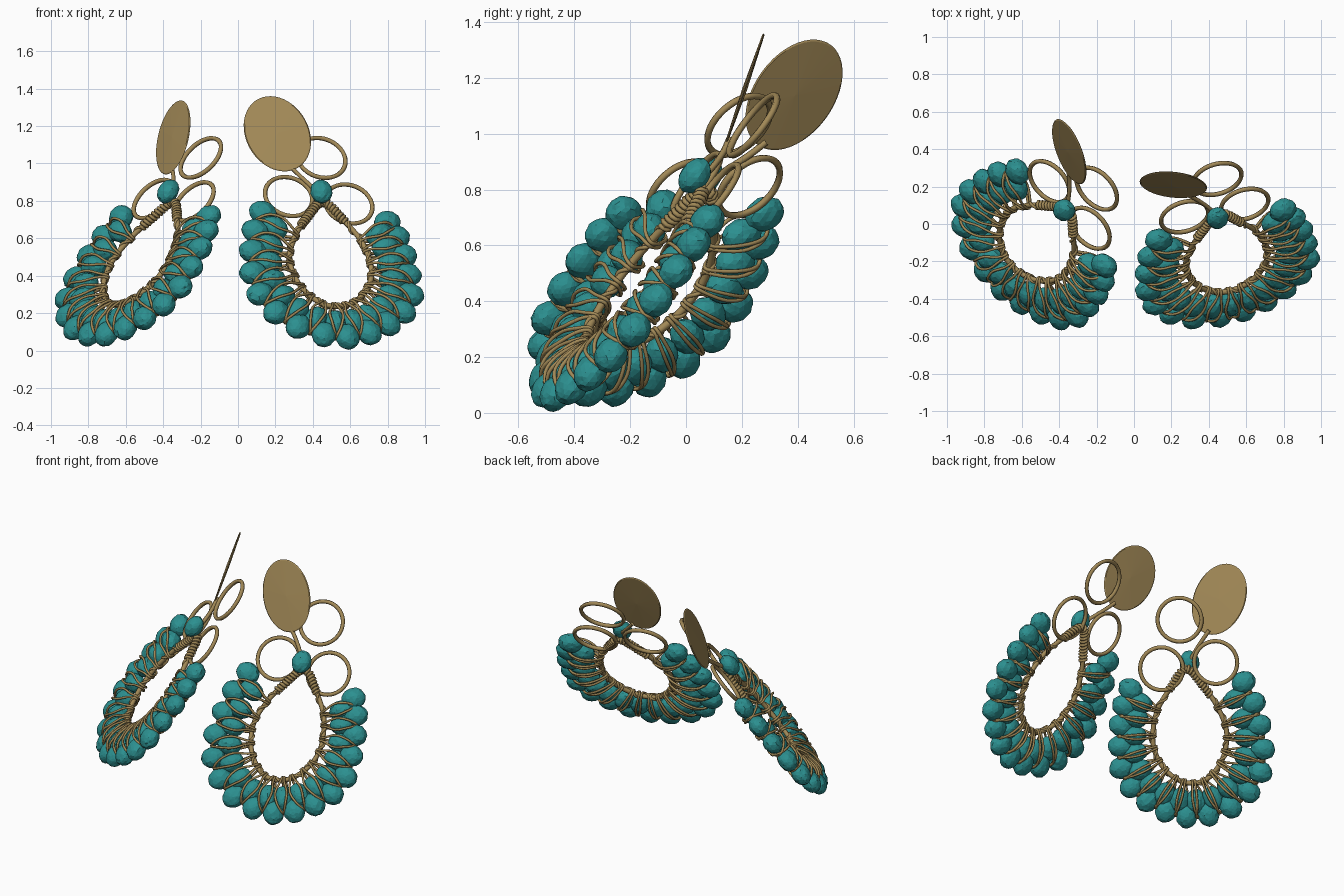
import bpy, bmesh, random
from math import sin, cos, pi
from mathutils import Vector, Matrix

if "Cube" in bpy.data.objects:
    bpy.data.objects.remove(bpy.data.objects["Cube"])

random.seed(4)


def material(name, rgb):
    m = bpy.data.materials.new(name)
    m.diffuse_color = (*rgb, 1)
    m.use_nodes = True
    m.node_tree.nodes["Principled BSDF"].inputs["Base Color"].default_value = m.diffuse_color
    return m


TEAL = material("teal_stone", (0.025, 0.28, 0.28))
BRONZE = material("bronze_wire", (0.36, 0.25, 0.095))
SV = 1.05  # vertical stretch of the drop

# Local earring plane: x across, y up, z towards the viewer
outer = [Vector((x, y * SV, 0)) for x, y in [
    (-.315, -.145), (-.36, -.27), (-.377, -.40), (-.38, -.54), (-.345, -.67), (-.26, -.775),
    (-.14, -.85), (0, -.88), (.13, -.875), (.25, -.83), (.355, -.76), (.44, -.67),
    (.485, -.555), (.475, -.43), (.455, -.31), (.42, -.20), (.37, -.11)]]
drop = [Vector((x, y * SV, 0)) for x, y in [
    (.02, -.03), (-.07, -.14), (-.14, -.27), (-.175, -.42), (-.13, -.57), (-.03, -.67),
    (.07, -.69), (.17, -.65), (.25, -.55), (.275, -.42), (.23, -.26), (.13, -.13)]]


def smooth(pts, steps, closed=True):
    """Catmull-Rom samples through points."""
    n, out = len(pts), []
    get = lambda i: pts[i % n] if closed else pts[max(0, min(n - 1, i))]
    for i in range(n if closed else n - 1):
        a, b, c, d = (get(i + k) for k in (-1, 0, 1, 2))
        for s in range(steps):
            t = s / steps
            out.append(.5 * (2 * b + (c - a) * t + (2 * a - 5 * b + 4 * c - d) * t * t
                             + (3 * b - a - 3 * c + d) * t ** 3))
    return out if closed else out + [pts[-1]]


def wires(name, paths, radius, frame, closed=True):
    cu = bpy.data.curves.new(name, 'CURVE')
    cu.dimensions = '3D'
    cu.bevel_depth = radius
    cu.bevel_resolution = 1
    cu.use_fill_caps = True
    for p in paths:
        s = cu.splines.new('POLY')
        s.points.add(len(p) - 1)
        for q, v in zip(s.points, p):
            q.co = (*v, 1)
        s.use_cyclic_u = closed
    cu.materials.append(BRONZE)
    ob = bpy.data.objects.new(name, cu)
    bpy.context.collection.objects.link(ob)
    ob.matrix_world = frame
    bpy.ops.object.select_all(action='DESELECT')
    ob.select_set(True)
    bpy.context.view_layer.objects.active = ob
    bpy.ops.object.convert(target='MESH')
    bpy.ops.object.shade_smooth()


def finish(bm, name, mat, frame):
    me = bpy.data.meshes.new(name)
    bm.to_mesh(me)
    bm.free()
    me.materials.append(mat)
    ob = bpy.data.objects.new(name, me)
    bpy.context.collection.objects.link(ob)
    ob.matrix_world = frame
    return ob


def beads(name, items, frame):
    """Faceted stones: (centre, long axis, half sizes)."""
    bm = bmesh.new()
    for c, d, size in items:
        d = d.normalized()
        side = Vector((-d.y, d.x, 0))
        rot = Matrix((d, side, (0, 0, 1))).transposed()
        for v in bmesh.ops.create_icosphere(bm, subdivisions=3, radius=1)['verts']:
            p = v.co * random.uniform(.95, 1.03)
            v.co = c + rot @ Vector([p[k] * size[k] for k in range(3)])
    finish(bm, name, TEAL, frame)


frame_path = smooth(drop, 10)
nearest = lambda p: min(frame_path, key=lambda q: (q - p).length)


def coil(path, radius, per_unit):
    """Helix wound around an open path."""
    out, turn = [], 0
    for a, b in zip(path, path[1:]):
        t = (b - a).normalized()
        side = Vector((-t.y, t.x, 0))
        k = max(2, int((b - a).length * per_unit * 8))
        for i in range(k):
            ang = 2 * pi * (turn + (b - a).length * per_unit * i / k)
            out.append(a.lerp(b, i / k) + radius * (side * cos(ang) + Vector((0, 0, sin(ang)))))
        turn += (b - a).length * per_unit
    return out


def circle(c, r):
    return [Vector(c) + r * Vector((cos(2 * pi * i / 40), sin(2 * pi * i / 40), 0))
            for i in range(40)]


def earring(side, u, v, origin):
    u = Vector(u).normalized()
    v = Vector(v)
    v = (v - u * v.dot(u)).normalized()
    fr = Matrix((u, v, u.cross(v))).transposed().to_4x4()
    fr.translation = origin

    # stones: outer row, staggered inner row, crown stone
    mids = [a.lerp(b, .5) for a, b in zip(outer, outer[1:])]
    beads(side + "_outer_beads", [(p, p - nearest(p), (.075, .066, .056)) for p in outer], fr)
    beads(side + "_inner_beads", [(m.lerp(nearest(m), .42), m - nearest(m), (.077, .06, .058))
                                  for m in mids], fr)
    beads(side + "_crown_stone", [(Vector((0, 0, .05)), Vector((0, 1, 0)), (.07, .06, .05))], fr)

    # teardrop frame and its windings
    wires(side + "_drop_frame", [frame_path], .015, fr)
    n = len(frame_path)
    arms = [frame_path[:16], [frame_path[-i % n] for i in range(12)]]
    wires(side + "_apex_coils", [coil(a, .02, 50) for a in arms], .009, fr, False)
    wires(side + "_frame_winding", [coil(frame_path[14:-10], .015, 9)], .008, fr, False)

    # wire loops lacing the beads: two strands straddle each inner bead
    loops = []
    for m in mids:
        f = nearest(m)
        d = m - f
        s = Vector((-d.y, d.x, 0)).normalized()
        for o in (-.036, .03):
            at = lambda t, z, k: f + d * t + s * (o * k) + Vector((0, 0, z))
            loops.append(smooth([at(-.09, 0, .2), at(.1, .032, .4), at(.45, .055, 1.1),
                                 at(.8, .058, .8), at(1.05, .02, .15), at(1.05, -.02, -.15),
                                 at(.8, -.058, .2), at(.45, -.062, .4), at(.1, -.034, .3)], 4))
    wires(side + "_bead_lacing", loops, .0075, fr)

    # three plain rings at the crown
    wires(side + "_crown_rings", [circle((-.165, -.012, -.012), .13), circle((.165, -.012, -.012), .13),
                                  circle((.02, .27, -.004), .133)], .0125, fr)

    # oval disc and its stem
    a, b = Vector((.176, -.035, .033)), Vector((-.022, .2, .063))
    c = Vector((-.23, .36, .042))
    nrm = a.cross(b).normalized()
    bm = bmesh.new()
    rows = []
    for r, h in ((.97, .004), (1, 0), (.97, -.004)):
        rows.append([bm.verts.new(c + r * (a * cos(2 * pi * i / 48) + b * sin(2 * pi * i / 48))
                                  + nrm * h) for i in range(48)])
    for p, q in zip(rows, rows[1:]):
        for i in range(48):
            bm.faces.new((p[i], q[i], q[i - 1], p[i - 1]))
    for row, h in ((rows[0], .009), (rows[2], -.009)):
        tip = bm.verts.new(c + nrm * h)
        for i in range(48):
            bm.faces.new((tip, row[i - 1], row[i]))
    bmesh.ops.recalc_face_normals(bm, faces=bm.faces)
    finish(bm, side + "_disc", BRONZE, fr)
    stem = smooth([Vector(p) for p in ((-.15, .185, -.005), (-.1, .13, -.005), (-.05, .07, .005),
                                       (0, 0, .02), (.02, -.04, 0))], 5, False)
    wires(side + "_stem", [stem], .012, fr, False)


earring("right", (.97, .20, -.12), (-.05, .60, .795), (.434, .07, .82))
earring("left", (.655, -.755, -.04), (.50, .36, .79), (-.345, .10, .82))
